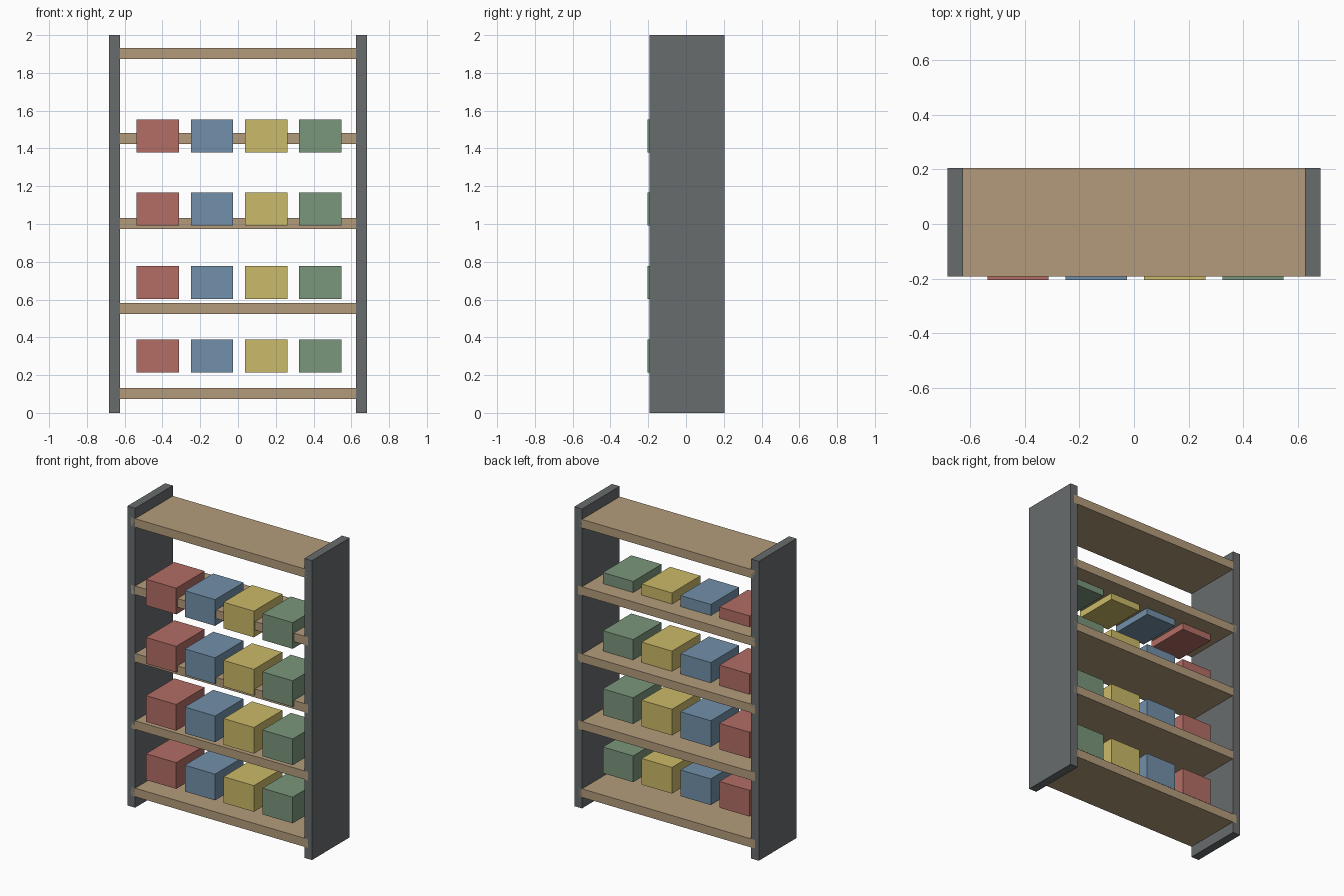
import bpy
import bmesh

if "Cube" in bpy.data.objects:
    bpy.data.objects.remove(bpy.data.objects["Cube"])


def material(name, rgb):
    mat = bpy.data.materials.new(name)
    mat.diffuse_color = (*rgb, 1.0)
    mat.use_nodes = True
    mat.node_tree.nodes["Principled BSDF"].inputs["Base Color"].default_value = mat.diffuse_color
    return mat


def box(name, x, y, z, mat):
    """Box from (min, max) ranges on each axis."""
    bm = bmesh.new()
    bmesh.ops.create_cube(bm, size=1.0)
    size = [r[1] - r[0] for r in (x, y, z)]
    bmesh.ops.scale(bm, vec=size, verts=bm.verts)
    mesh = bpy.data.meshes.new(name)
    bm.to_mesh(mesh)
    bm.free()
    mesh.materials.append(mat)
    obj = bpy.data.objects.new(name, mesh)
    obj.location = [(r[0] + r[1]) / 2 for r in (x, y, z)]
    bpy.context.collection.objects.link(obj)
    return obj


steel = material("dark_steel", (0.14, 0.15, 0.155))
wood = material("wood", (0.45, 0.33, 0.20))
bin_colours = [
    ("red", material("red", (0.45, 0.155, 0.13))),
    ("blue", material("blue", (0.17, 0.28, 0.40))),
    ("yellow", material("yellow", (0.60, 0.49, 0.14))),
    ("green", material("green", (0.195, 0.305, 0.20))),
]

DEPTH = (-0.193, 0.205)

# Side panels
box("left_side_panel", (-0.682, -0.625), DEPTH, (0, 2), steel)
box("right_side_panel", (0.625, 0.682), DEPTH, (0, 2), steel)

# Shelves, let halfway into the side panels
for i in range(5):
    z = 0.102 + 0.45 * i
    box(f"shelf_{i + 1}", (-0.654, 0.654), DEPTH, (z - 0.0285, z + 0.0285), wood)

# Storage bins, standing slightly proud of the shelf front
for row in range(4):
    z = 0.214 + 0.3885 * row
    for col, (colour, mat) in enumerate(bin_colours):
        x = -0.425 + 0.287 * col
        box(f"{colour}_bin_{row + 1}", (x - 0.112, x + 0.112),
            (-0.205, 0.095), (z, z + 0.175), mat)
